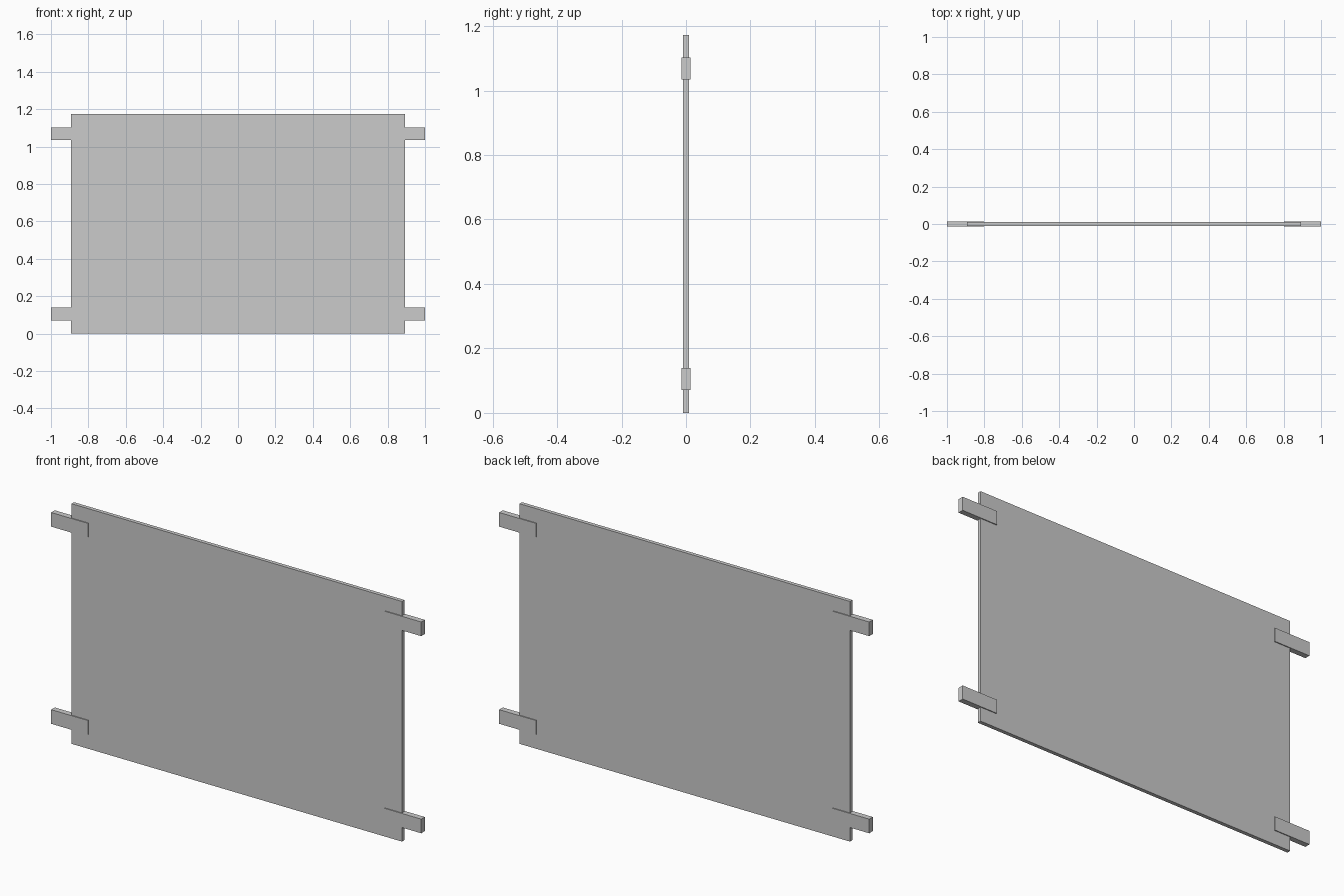
import bpy

if "Cube" in bpy.data.objects:
    bpy.data.objects.remove(bpy.data.objects["Cube"])


def box(name, x, y, z):
    """Box spanning the given (min, max) ranges."""
    bpy.ops.mesh.primitive_cube_add(size=1)
    ob = bpy.context.object
    ob.name = name
    ob.location = [(a + b) / 2 for a, b in (x, y, z)]
    ob.scale = [b - a for a, b in (x, y, z)]
    bpy.ops.object.transform_apply(location=True, rotation=False, scale=True)
    return ob


# Flat main sheet
box("panel", (-0.893, 0.893), (-0.0095, 0.0095), (0, 1.173))

# Four mounting tabs straddling the side edges
for level, z in (("lower", 0.071), ("upper", 1.034)):
    for side, x in (("left", (-1, -0.802)), ("right", (0.802, 1))):
        box(f"{level}_{side}_tab", x, (-0.014, 0.014), (z, z + 0.069))
